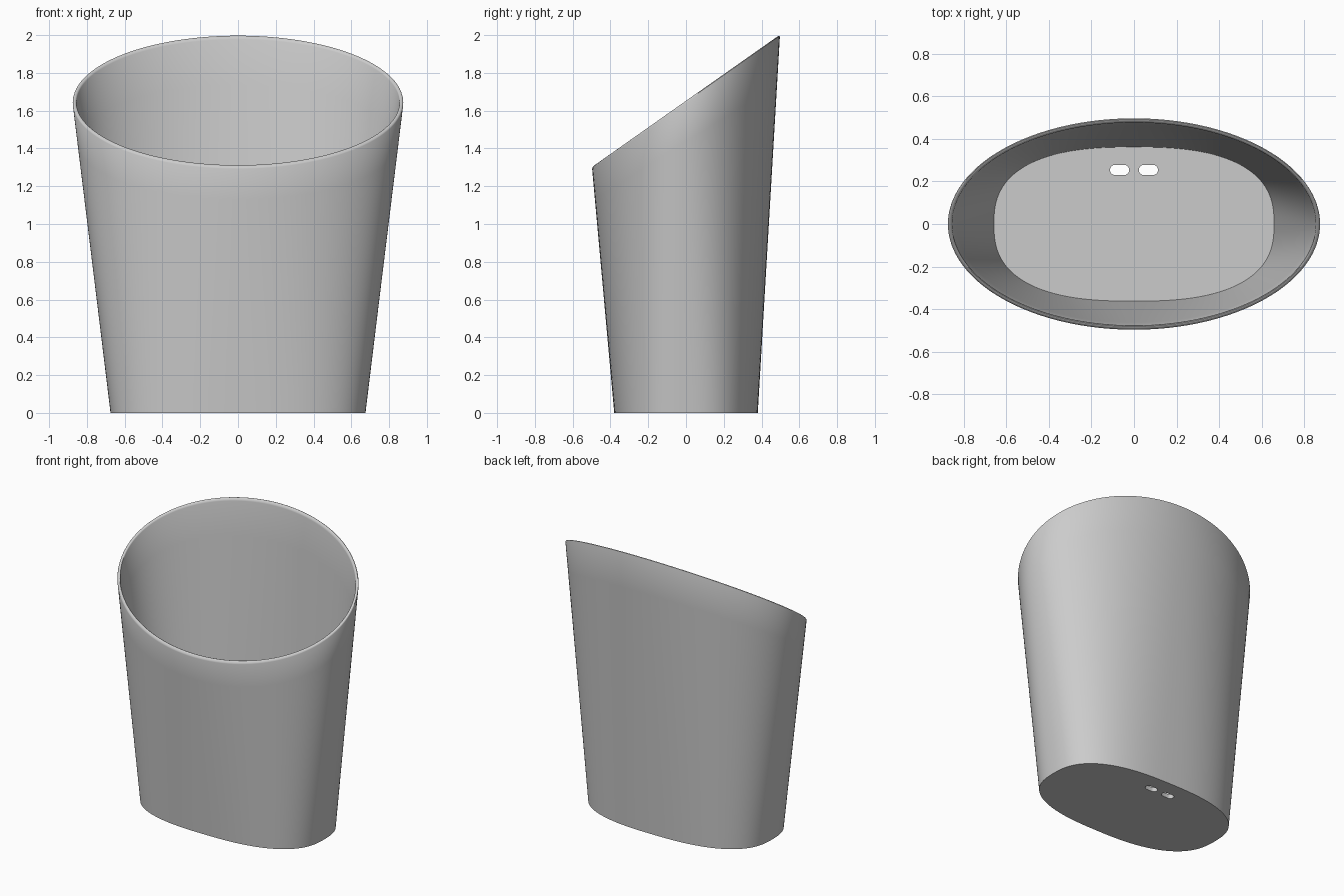
import bpy, bmesh
from math import sin, cos, pi, radians

cube = bpy.data.objects.get("Cube")
if cube:
    bpy.data.objects.remove(cube)

SEGMENTS = 128
WALL = 0.02        # wall thickness
FLOOR = 0.03       # floor thickness
LEVELS = 8         # rings up each wall

grey = bpy.data.materials.new("plain grey")
grey.use_nodes = True
grey.diffuse_color = (0.6, 0.6, 0.6, 1)
grey.node_tree.nodes["Principled BSDF"].inputs["Base Color"].default_value = (0.6, 0.6, 0.6, 1)


def power(v, p):
    return abs(v) ** p * (1 if v >= 0 else -1)


def base_point(t, inset):
    """Rounded-rectangle-like foot outline."""
    p = 2 / 2.6
    return ((0.675 - inset) * power(cos(t), p), (0.38 - inset) * power(sin(t), p), 0)


def rim_point(t, inset, drop):
    """Oval mouth lying on a plane that rises towards the back."""
    y = (0.497 - inset) * sin(t)
    return ((0.875 - inset) * cos(t), y, 1.652 + 0.704 * y - drop)


def wall_point(t, inset, f, start=0):
    a, b = base_point(t, inset), rim_point(t, inset, WALL / 2)
    s = start / b[2]
    f = s + (1 - s) * f
    return [p + (q - p) * f for p, q in zip(a, b)]


def make_object(name, bm):
    bmesh.ops.recalc_face_normals(bm, faces=bm.faces)
    mesh = bpy.data.meshes.new(name)
    bm.to_mesh(mesh)
    bm.free()
    obj = bpy.data.objects.new(name, mesh)
    bpy.context.collection.objects.link(obj)
    mesh.materials.append(grey)
    return obj


# Bin body: outer wall, rounded rim, inner wall, floor
bm = bmesh.new()
angles = [2 * pi * i / SEGMENTS for i in range(SEGMENTS)]
loops = [[wall_point(t, 0, k / LEVELS) for t in angles] for k in range(LEVELS + 1)]
for k in range(1, 6):
    phi = pi * k / 6
    r = WALL / 2
    loops.append([rim_point(t, r - r * cos(phi), r - r * sin(phi)) for t in angles])
loops += [[wall_point(t, WALL, k / LEVELS, FLOOR) for t in angles] for k in range(LEVELS, -1, -1)]
rings = [[bm.verts.new(p) for p in loop] for loop in loops]
for low, high in zip(rings, rings[1:]):
    for i in range(SEGMENTS):
        j = (i + 1) % SEGMENTS
        bm.faces.new((low[i], low[j], high[j], high[i]))
bm.faces.new(rings[0])
bm.faces.new(rings[-1])
body = make_object("bin_body", bm)

# Two hanging slots cut through the floor
bm = bmesh.new()
for side in (-1, 1):
    outline = []
    for i in range(24):
        t = 2 * pi * (i + 0.5) / 24
        shift = 0.021 if cos(t) > 0 else -0.021
        outline.append(bm.verts.new((side * 0.068 + shift + 0.024 * cos(t), 0.254 + 0.024 * sin(t), -0.05)))
    face = bm.faces.new(outline)
    extruded = bmesh.ops.extrude_face_region(bm, geom=[face], use_keep_orig=True)["geom"]
    bmesh.ops.translate(bm, vec=(0, 0, 0.15), verts=[v for v in extruded if isinstance(v, bmesh.types.BMVert)])
cutter = make_object("slot_cutter", bm)
cutter.hide_render = True

cut = body.modifiers.new("slots", "BOOLEAN")
cut.operation = "DIFFERENCE"
cut.solver = "EXACT"
cut.object = cutter

bpy.ops.object.select_all(action="DESELECT")
body.select_set(True)
bpy.context.view_layer.objects.active = body
bpy.ops.object.modifier_apply(modifier=cut.name)
bpy.data.objects.remove(cutter)
bpy.ops.object.shade_smooth_by_angle(angle=radians(35))
